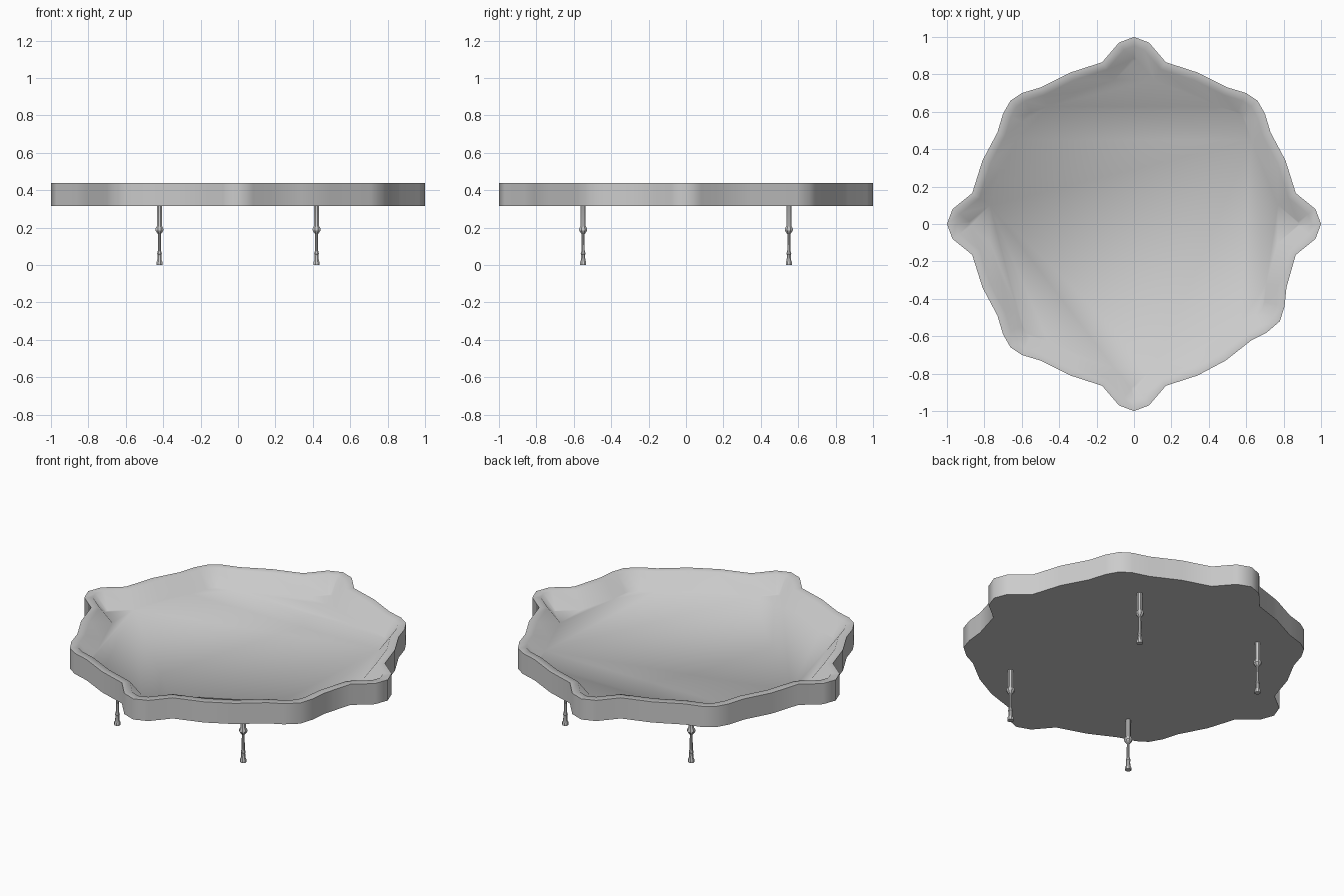
import bpy, bmesh, math
from mathutils import Vector

cube = bpy.data.objects.get("Cube")
if cube:
    bpy.data.objects.remove(cube, do_unlink=True)

grey = bpy.data.materials.new("plain_grey")
grey.use_nodes = True
COLOUR = (0.6, 0.6, 0.6, 1)
grey.diffuse_color = COLOUR
grey.node_tree.nodes["Principled BSDF"].inputs["Base Color"].default_value = COLOUR


def finish(bm, name, angle):
    bmesh.ops.recalc_face_normals(bm, faces=bm.faces)
    mesh = bpy.data.meshes.new(name)
    bm.to_mesh(mesh)
    bm.free()
    mesh.materials.append(grey)
    obj = bpy.data.objects.new(name, mesh)
    bpy.context.collection.objects.link(obj)
    bpy.ops.object.select_all(action='DESELECT')
    obj.select_set(True)
    bpy.context.view_layer.objects.active = obj
    bpy.ops.object.shade_smooth_by_angle(angle=math.radians(angle))
    return obj


def inset(points, distance):
    """Move a clockwise outline inward with mitred corners."""
    result = []
    for i, p in enumerate(points):
        a = (p - points[i - 1]).normalized()
        b = (points[(i + 1) % len(points)] - p).normalized()
        na, nb = Vector((a.y, -a.x)), Vector((b.y, -b.x))
        m = (na + nb).normalized()
        result.append(p + m * distance / m.dot(na))
    return result


def bridge(bm, low, high):
    for i in range(len(low)):
        j = (i + 1) % len(low)
        bm.faces.new((low[i], low[j], high[j], high[i]))


# Scalloped outline: one quarter is repeated, the front left lobe is swung round
quarter = [(0, 1), (.08, .97), (.17, .865), (.34, .81), (.50, .73), (.60, .70),
           (.66, .66), (.70, .59), (.73, .49), (.81, .34), (.865, .165), (.97, .08)]
lobe = [(.97, -.08), (.865, -.165), (.815, -.34), (.805, -.44), (.78, -.52),
        (.71, -.58), (.63, -.62), (.49, -.73), (.34, -.81), (.17, -.865), (.08, -.97)]
outline = [Vector(p) for p in quarter]
outline += [Vector(p) for p in [(1, 0)] + lobe]
outline += [Vector((-x, -y)) for x, y in quarter]
outline += [Vector((-x, y)) for x, y in [(1, 0)] + quarter[:0:-1]]

# Tray: underside, outer wall, flat rim, sloping inner wall and floor
bm = bmesh.new()
rings = []
for distance, z in ((0, .315), (0, .44), (.045, .44), (.11, .35)):
    rings.append([bm.verts.new((p.x, p.y, z)) for p in inset(outline, distance)])
for low, high in zip(rings, rings[1:]):
    bridge(bm, low, high)
bm.faces.new(rings[0])
bm.faces.new(rings[-1])
finish(bm, "tray", 70)

# Turned legs: radius and height from foot to tray
profile = [(.018, 0), (.018, .015), (.013, .025), (.011, .055), (.014, .06), (.009, .078),
           (.008, .165), (.014, .172), (.023, .185), (.023, .195), (.015, .208), (.015, .32)]
SIDES = 8
for side, x in (("left", .42), ("right", -.42)):
    for end, y in (("front", -.55), ("back", .55)):
        bm = bmesh.new()
        rings = []
        for r, z in profile:
            ring = []
            for k in range(SIDES):
                t = math.tau * (k + .5) / SIDES
                ring.append(bm.verts.new((r * math.cos(t), r * math.sin(t), z)))
            rings.append(ring)
        for low, high in zip(rings, rings[1:]):
            bridge(bm, low, high)
        bm.faces.new(rings[0])
        bm.faces.new(rings[-1])
        leg = finish(bm, f"{end}_{side}_leg", 30)
        leg.location = (x, y, 0)
